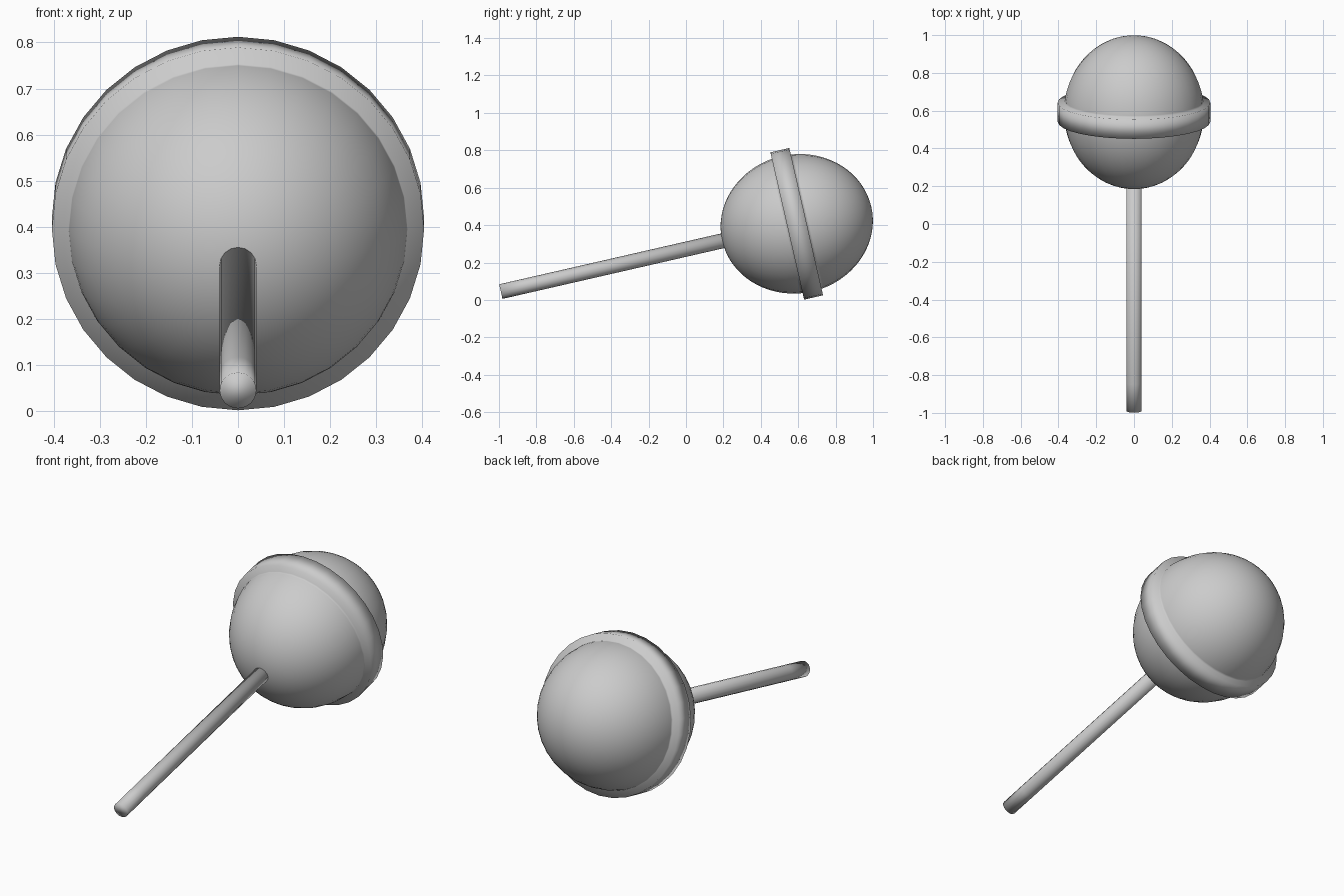
import bpy, bmesh, math
from mathutils import Matrix, Vector

cube = bpy.data.objects.get("Cube")
if cube:
    bpy.data.objects.remove(cube, do_unlink=True)

GREY = (0.6, 0.6, 0.6, 1.0)
mat = bpy.data.materials.new("plain grey")
mat.use_nodes = True
mat.diffuse_color = GREY
mat.node_tree.nodes["Principled BSDF"].inputs["Base Color"].default_value = GREY

# The whole lollipop leans back: local z is the stick direction
TILT = math.radians(12.9)
PLACE = Matrix.Translation((0, 0.592, 0.407)) @ Matrix.Rotation(TILT - math.pi / 2, 4, 'X')


def lathe(name, profile, sides):
    """Spin (radius, height) points around local z, closing both ends."""
    bm = bmesh.new()
    verts = [bm.verts.new((r, 0, h)) for r, h in profile]
    edges = [bm.edges.new(pair) for pair in zip(verts, verts[1:])]
    bmesh.ops.spin(bm, geom=verts + edges, cent=(0, 0, 0), axis=(0, 0, 1),
                   angle=math.tau, steps=sides, use_merge=True)
    bmesh.ops.remove_doubles(bm, verts=bm.verts, dist=1e-4)
    bmesh.ops.holes_fill(bm, edges=[e for e in bm.edges if e.is_boundary], sides=0)
    bmesh.ops.recalc_face_normals(bm, faces=bm.faces)
    for face in bm.faces:
        face.smooth = True
    mesh = bpy.data.meshes.new(name)
    bm.to_mesh(mesh)
    bm.free()
    mesh.materials.append(mat)
    obj = bpy.data.objects.new(name, mesh)
    bpy.context.collection.objects.link(obj)
    obj.matrix_world = PLACE
    return obj


# Candy ball: slightly long ellipsoid with a raised band round the middle
RADIUS, LENGTH, BAND, BAND_RADIUS = 0.371, 0.409, 0.052, 0.404
RINGS = 16
start = math.asin(BAND / LENGTH)
angles = [start, start + 0.03]
angles += [start + (math.pi / 2 - start) * i / RINGS for i in range(1, RINGS + 1)]
half = [(BAND_RADIUS, BAND)]
half += [(RADIUS * math.cos(a), LENGTH * math.sin(a)) for a in angles]
lower = [(r, -h) for r, h in reversed(half)]
lathe("candy_ball", lower + half, 32)

# Stick with a support loop near its free end
lathe("stick", [(0.04, -1.623), (0.04, -1.47), (0.04, -0.3)], 16)
